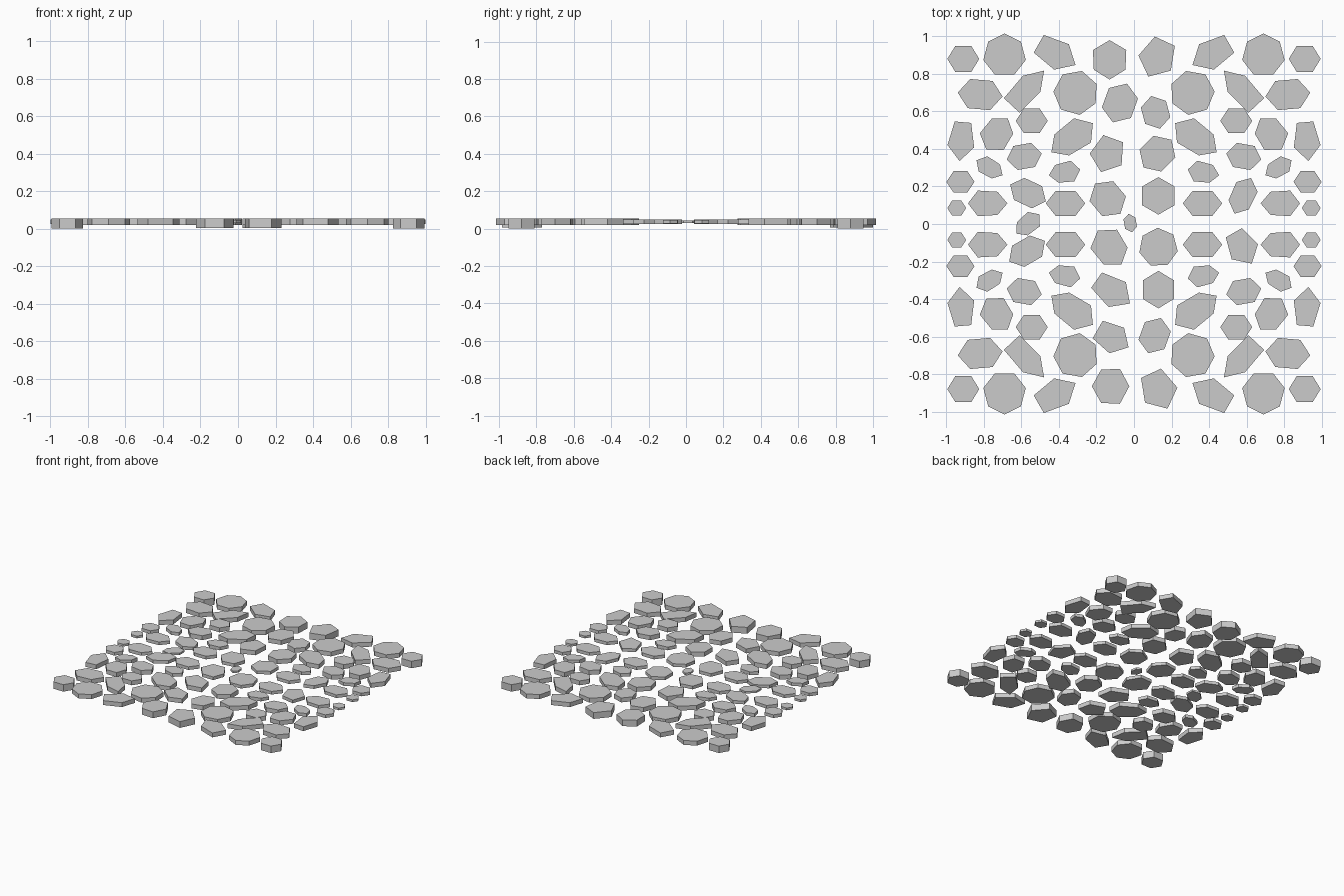
import bpy, bmesh
from math import sin, cos, pi, radians


def stone(x, y, a, b, tilt, sides, taper, low, high, sx=1, sy=1):
    """Flat slab: polygon with half length a and half width b; the narrow
    end is a corner, the blunt end points along tilt."""
    bm = bmesh.new()
    ca, sa = cos(radians(tilt)), sin(radians(tilt))
    rim = []
    for i in range(sides):
        t = pi + 2 * pi * i / sides
        u, v = a * cos(t), b * sin(t) * (1 + taper * cos(t))
        rim.append(bm.verts.new((sx * (x + u * ca - v * sa),
                                 sy * (y + u * sa + v * ca), low)))
    face = bm.faces.new(rim)
    top = bmesh.ops.extrude_face_region(bm, geom=[face])["geom"]
    for e in top:
        if isinstance(e, bmesh.types.BMVert):
            e.co.z = high
    bmesh.ops.recalc_face_normals(bm, faces=bm.faces)
    mesh = bpy.data.meshes.new("paving_stone")
    bm.to_mesh(mesh)
    bm.free()
    bpy.context.collection.objects.link(bpy.data.objects.new("paving_stone", mesh))


def lay(stones, low, high, mirror=False):
    for s in stones:
        for sx in ((1, -1) if mirror else (1,)):
            for sy in ((1, -1) if mirror else (1,)):
                stone(*s, low, high, sx, sy)


# each stone: x, y, half length, half width, tilt, sides, taper

# thick corner stones, mirrored to all four corners
lay([(0.91, 0.88, 0.085, 0.08, 0, 6, 0)], 0.0, 0.055, True)

# outer rows, mirrored left-right and front-back
lay([
    (0.69, 0.90, 0.115, 0.115, -90, 7, 0.05),
    (0.42, 0.91, 0.125, 0.085, 30, 5, 0.1),
    (0.82, 0.69, 0.12, 0.09, 5, 6, 0),
    (0.575, 0.715, 0.14, 0.075, -47, 5, 0.35),
    (0.31, 0.70, 0.12, 0.12, 80, 7, 0),
    (0.545, 0.55, 0.085, 0.075, 0, 6, 0),
    (0.73, 0.48, 0.10, 0.085, 125, 6, -0.1),
    (0.92, 0.45, 0.115, 0.075, 95, 5, 0),
    (0.585, 0.36, 0.095, 0.075, -10, 6, 0),
    (0.33, 0.46, 0.135, 0.085, 145, 6, 0.15),
], 0.02, 0.055, True)

# thinner middle rows, mirrored the same way
lay([
    (0.37, 0.275, 0.085, 0.06, 170, 6, 0.15),
    (0.77, 0.30, 0.08, 0.052, 30, 6, 0.1),
    (0.925, 0.225, 0.075, 0.065, 0, 6, 0),
    (0.78, 0.11, 0.105, 0.075, 0, 6, 0.1),
    (0.365, 0.11, 0.105, 0.077, 0, 6, 0),
], 0.025, 0.05, True)

# small stones at the side edges
lay([(0.945, 0.085, 0.05, 0.045, 0, 6, 0)], 0.028, 0.046, True)

# unmatched stones, centre columns at the front and back edges
lay([
    (-0.13, 0.875, 0.105, 0.10, 90, 6, 0.05),
    (0.125, 0.89, 0.115, 0.10, 65, 5, 0),
    (-0.125, -0.865, 0.10, 0.105, 0, 6, 0.05),
    (0.13, -0.88, 0.115, 0.10, 115, 5, 0),
], 0.005, 0.055)

# unmatched stones, centre columns
lay([
    (-0.075, 0.645, 0.11, 0.095, 70, 6, 0),
    (0.115, 0.595, 0.09, 0.08, 105, 6, 0),
    (-0.14, 0.375, 0.105, 0.095, 70, 5, 0),
    (0.125, 0.375, 0.105, 0.095, 45, 6, 0),
    (-0.12, -0.355, 0.12, 0.085, 145, 5, 0),
    (0.13, -0.35, 0.10, 0.095, 90, 6, 0),
    (-0.12, -0.605, 0.105, 0.085, 150, 5, 0.1),
    (0.11, -0.595, 0.10, 0.085, 70, 6, 0),
], 0.02, 0.055)

# unmatched stones, middle rows
lay([
    (-0.14, 0.135, 0.105, 0.095, 130, 6, 0),
    (0.13, 0.15, 0.10, 0.10, 90, 6, 0),
    (-0.13, -0.125, 0.11, 0.095, 125, 6, 0.1),
    (0.13, -0.125, 0.105, 0.105, 15, 7, 0),
    (0.58, 0.15, 0.105, 0.07, 65, 6, 0.05),
    (0.575, -0.12, 0.105, 0.085, 120, 5, 0),
    (-0.565, 0.165, 0.105, 0.075, -25, 6, 0),
    (-0.57, -0.145, 0.11, 0.075, 30, 6, 0),
], 0.025, 0.05)

# smallest stones
lay([
    (-0.565, 0.0, 0.08, 0.055, 40, 6, 0.1),
    (-0.02, 0.005, 0.05, 0.037, 100, 6, 0),
], 0.03, 0.045)
